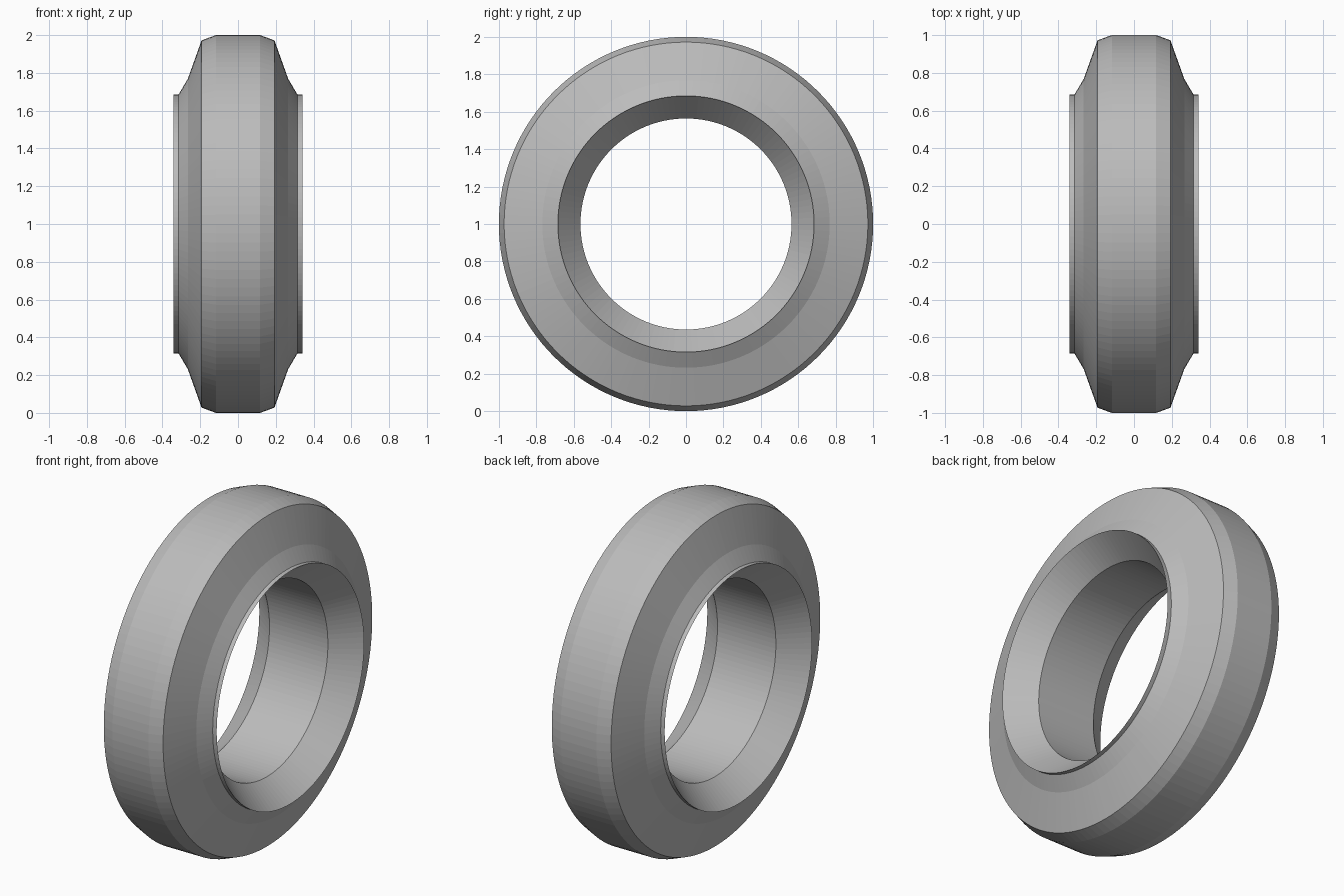
import bpy
import bmesh
from math import cos, sin, tau

SEGMENTS = 128

cube = bpy.data.objects.get("Cube")
if cube:
    bpy.data.objects.remove(cube, do_unlink=True)

# Single flat grey
grey = bpy.data.materials.new("plain grey")
grey.use_nodes = True
grey.diffuse_color = (0.5, 0.5, 0.5, 1)
grey.node_tree.nodes["Principled BSDF"].inputs["Base Color"].default_value = grey.diffuse_color

# Half cross-section as (offset along axle, radius), from tread to bore
half = [(0.117, 1.0), (0.193, 0.972), (0.266, 0.768), (0.315, 0.685),
        (0.341, 0.685), (0.19, 0.564)]
profile = half + [(-x, r) for x, r in reversed(half)]


def lathe_ring(name, section):
    """Spin a closed cross-section around the x axis."""
    bm = bmesh.new()
    rings = []
    for i in range(SEGMENTS):
        a = tau * i / SEGMENTS
        rings.append([bm.verts.new((x, r * sin(a), 1 + r * cos(a))) for x, r in section])
    count = len(section)
    for i, ring in enumerate(rings):
        following = rings[(i + 1) % SEGMENTS]
        for j in range(count):
            k = (j + 1) % count
            bm.faces.new((ring[j], ring[k], following[k], following[j]))
    bmesh.ops.recalc_face_normals(bm, faces=bm.faces)
    mesh = bpy.data.meshes.new(name)
    bm.to_mesh(mesh)
    bm.free()
    mesh.materials.append(grey)
    obj = bpy.data.objects.new(name, mesh)
    bpy.context.collection.objects.link(obj)
    return obj


# Tyre with bevelled tread, sloping sidewalls, raised lips and flared bore
lathe_ring("tyre", profile)
